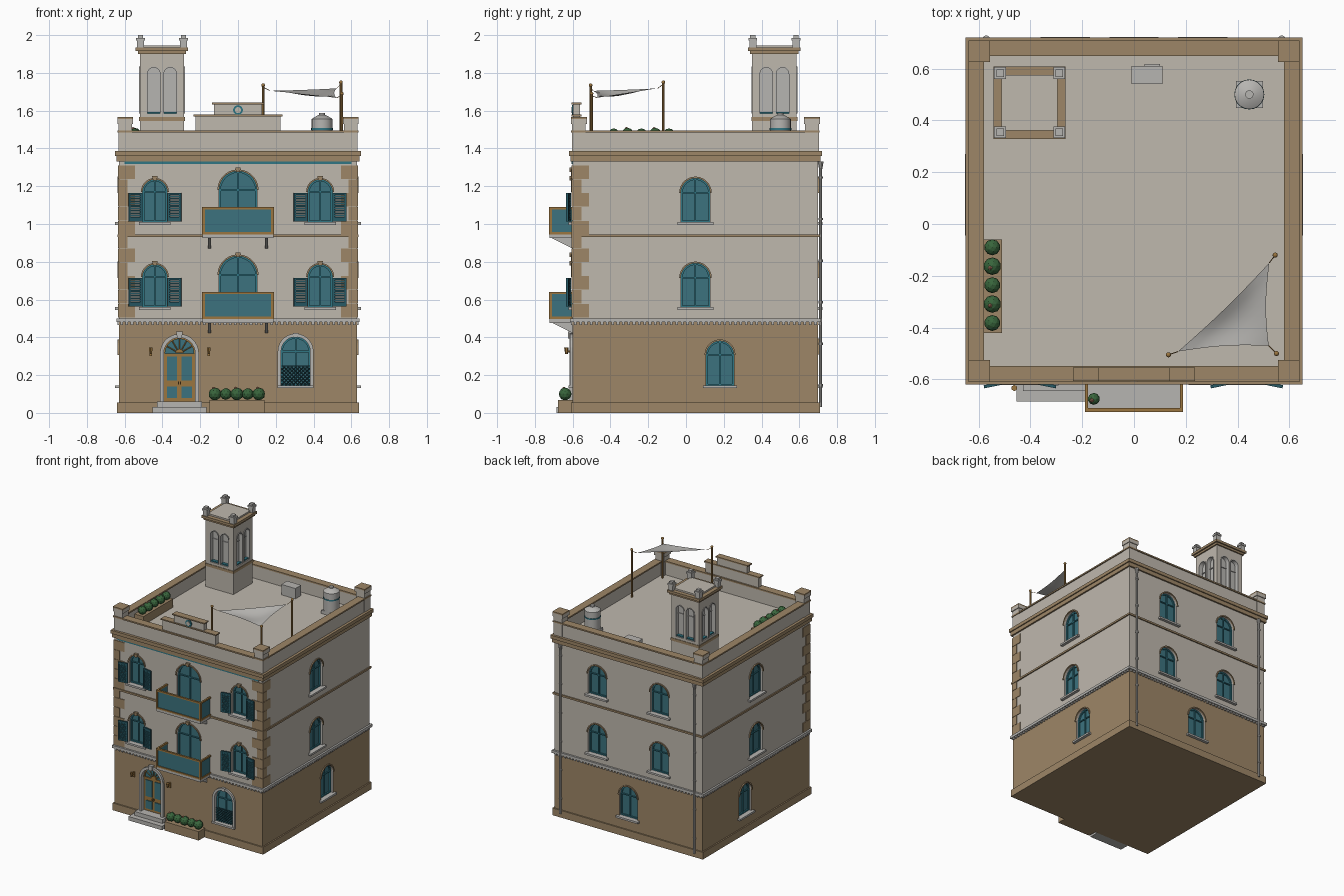
import bpy, bmesh
from math import pi, sin, cos, radians
from mathutils import Matrix, Vector

if "Cube" in bpy.data.objects:
    bpy.data.objects.remove(bpy.data.objects["Cube"])


def material(name, r, g, b):
    m = bpy.data.materials.new(name)
    m.use_nodes = True
    m.diffuse_color = (r, g, b, 1)
    m.node_tree.nodes["Principled BSDF"].inputs["Base Color"].default_value = (r, g, b, 1)
    return m


PLASTER = material("plaster", .52, .48, .42)
STONE = material("grey stone", .47, .46, .44)
SAND = material("sandstone", .34, .24, .135)
GLASS = material("teal glass", .045, .17, .21)
TEAL = material("teal paint", .03, .18, .23)
DARK = material("dark teal", .02, .10, .13)
OCHRE = material("ochre wood", .33, .18, .05)
LEAF = material("leaf green", .04, .13, .045)
FLOWER = material("flower pink", .45, .2, .13)

T, RZ = Matrix.Translation, lambda a: Matrix.Rotation(a, 4, "Z")


class Part:
    """Collects shapes of one colour into one named object."""

    def __init__(s, name, *mats):
        s.name, s.mats, s.bm, s.m = name, mats, bmesh.new(), Matrix()

    def box(s, x0, x1, y0, y1, z0, z1):
        mid = T(((x0 + x1) / 2, (y0 + y1) / 2, (z0 + z1) / 2))
        bmesh.ops.create_cube(s.bm, size=1, matrix=s.m @ mid @ Matrix.Diagonal((x1 - x0, y1 - y0, z1 - z0, 1)))

    def strip(s, outer, inner, y0, y1, closed=False):
        loops = [[s.bm.verts.new(s.m @ Vector((x, y, z))) for x, z in pts]
                 for pts, y in ((outer, y0), (outer, y1), (inner, y1), (inner, y0))]
        n = len(outer)
        for i in range(n if closed else n - 1):
            for a, b in zip(loops, loops[1:] + loops[:1]):
                s.bm.faces.new((a[i], a[(i + 1) % n], b[(i + 1) % n], b[i]))
        if not closed:
            s.bm.faces.new([l[0] for l in loops])
            s.bm.faces.new([l[-1] for l in loops])

    def prism(s, pts, y0, y1):
        a, b = [[s.bm.verts.new(s.m @ Vector((x, y, z))) for x, z in pts] for y in (y0, y1)]
        s.bm.faces.new(a)
        s.bm.faces.new(b)
        for i in range(len(pts)):
            j = (i + 1) % len(pts)
            s.bm.faces.new((a[i], a[j], b[j], b[i]))

    def tube(s, p, q, r, n=8, r2=None):
        p, q = Vector(p), Vector(q)
        rot = (q - p).to_track_quat("Z", "Y").to_matrix().to_4x4()
        bmesh.ops.create_cone(s.bm, cap_ends=True, segments=n, radius1=r, radius2=r if r2 is None else r2,
                              depth=(q - p).length, matrix=s.m @ T((p + q) / 2) @ rot)

    def ball(s, p, r, sub=2):
        bmesh.ops.create_icosphere(s.bm, subdivisions=sub, radius=r, matrix=s.m @ T(p))

    def done(s, smooth=False):
        bmesh.ops.recalc_face_normals(s.bm, faces=s.bm.faces[:])
        me = bpy.data.meshes.new(s.name)
        s.bm.to_mesh(me)
        ob = bpy.data.objects.new(s.name, me)
        for m in s.mats:
            me.materials.append(m)
        bpy.context.collection.objects.link(ob)
        if smooth:
            bpy.ops.object.select_all(action="DESELECT")
            ob.select_set(True)
            bpy.context.view_layer.objects.active = ob
            bpy.ops.object.shade_smooth_by_angle(angle=radians(35))
        return ob


def arch(hw, z0, spring, n=14):
    arc = [(hw * cos(pi * i / n), spring + hw * sin(pi * i / n)) for i in range(n + 1)]
    return [(hw, z0)] + arc + [(-hw, z0)]


# Wall extents and the four wall frames (local -y points outward)
W, F, B = .63, -.6, .70
MID = (F + B) / 2
WALL = {"front": T((0, F, 0)), "back": T((0, B, 0)) @ RZ(pi),
        "left": T((W, 0, 0)) @ RZ(pi / 2), "right": T((-W, 0, 0)) @ RZ(-pi / 2)}


def band(part, out, z0, z1):
    part.box(-W - out, W + out, F - out, B + out, z0, z1)


def border(part, out, inn, z0, z1):
    for s in (-1, 1):
        part.box(*sorted((s * (W + out), s * (W - inn))), F - out, B + out, z0, z1)
    part.box(inn - W, W - inn, F - out, F + inn, z0, z1)
    part.box(inn - W, W - inn, B - inn, B + out, z0, z1)


# Window part collections
cutter = Part("opening_cutter", PLASTER, STONE)
glass, frames = Part("window_glass", GLASS), Part("window_frames", TEAL)
surrounds, hoods = Part("stone_surrounds", STONE), Part("arch_hoods_and_keystones", SAND)
sills, shutters = Part("window_sills", STONE), Part("shutters", DARK)


def window(wall, u, hw, z0, top, sill=True, trim=.009, full=False, shutter=False):
    m = WALL[wall] @ T((u, 0, 0))
    for p in (cutter, glass, frames, surrounds, hoods, sills):
        p.m = m
    sp = top - hw
    cutter.prism(arch(hw, z0, sp), -.05, .035)
    glass.prism(arch(hw + .002, z0 - .002, sp), .026, .04)
    frames.strip(arch(hw, z0, sp), arch(hw - .009, z0 + .009, sp), .016, .03, True)
    frames.box(-.004, .004, .018, .03, z0, top - .004)
    frames.box(-hw, hw, .018, .03, sp - .004, sp + .004)
    if full:
        surrounds.strip(arch(hw + trim, z0, sp), arch(hw, z0, sp), -.014, .004)
    else:
        hoods.strip(arch(hw + trim, z0, sp)[1:-1], arch(hw, z0, sp)[1:-1], -.008, .004)
    if wall == "front":
        key = surrounds if full else hoods
        key.prism([(-.01, top - .004), (.01, top - .004), (.015, top + .02), (-.015, top + .02)], -.018, .004)
    if sill:
        sills.box(-hw - .018, hw + .018, -.022, .02, z0 - .014, z0)
    if shutter:
        for s in (-1, 1):
            shutters.m = m @ T((s * (hw + .004), -.008, 0)) @ RZ(-s * .2) @ Matrix.Diagonal((s, 1, 1, 1))
            a, b, w = z0 + .004, z0 + .155, .073
            for x0, x1, c, d in ((0, .01, a, b), (w - .01, w, a, b), (0, w, a, a + .012), (0, w, b - .012, b)):
                shutters.box(x0, x1, -.012, 0, c, d)
            for i in range(10):
                z = a + .013 + i * .0127
                shutters.box(.008, w - .008, -.009, -.003, z, z + .0095)


for dz in (0, -.45):
    for u in (-.44, .435):
        window("front", u, .065, 1.01 + dz, 1.235 + dz, shutter=True)
    window("front", 0, .1, .945 + dz, 1.28 + dz, sill=False)
    window("left", .05, .077, 1.01 + dz, 1.242 + dz)
    window("right", -.05, .077, 1.01 + dz, 1.242 + dz)
    for u in (-.265, .265):
        window("back", u, .077, 1.01 + dz, 1.242 + dz)
window("left", .18, .073, .145, .38)
window("right", -.18, .073, .145, .38)
window("back", 0, .077, .145, .385)
window("front", .305, .077, .145, .402, trim=.018, full=True)

# Entrance: opening, stone surround, double doors and fanlight
DX, DH, DS = -.31, .083, .315
for p in (cutter, surrounds, glass):
    p.m = WALL["front"] @ T((DX, 0, 0))
cutter.prism(arch(DH, .06, DS), -.05, .035)
surrounds.strip(arch(DH + .02, .055, DS), arch(DH, .055, DS), -.016, .004)
surrounds.prism([(-.012, .395), (.012, .395), (.018, .432), (-.018, .432)], -.024, .004)
glass.prism(arch(DH, .3, DS), .026, .04)
door = Part("entrance_doors", OCHRE)
panels = Part("door_panels", GLASS)
door.m = panels.m = glass.m
door.box(-DH, DH, .018, .04, .06, .315)
door.strip(arch(DH, .31, DS), arch(DH - .007, .31, DS), .014, .03)
for s in (-1, 1):
    for z0, z1 in ((.078, .14), (.172, .298)):
        panels.box(*sorted((s * .012, s * .066)), .012, .02, z0, z1)
    door.box(*sorted((s * .003, s * .008)), .004, .02, .15, .165)
for i in range(1, 6):
    a = pi * i / 6
    door.tube((.02 * cos(a), .022, DS + .02 * sin(a)), (DH * cos(a), .022, DS + DH * sin(a)), .003, 4)
door.prism(arch(.022, DS, DS + .001, 8)[1:-1], .016, .03)

# Bell tower shaft with paired arches on each side
TX, TY, TH = -.4025, .468, .1175
lining, teal_sills = Part("tower_arch_mouldings", STONE), Part("tower_arch_sills", TEAL)
for k in range(4):
    for u in (-.043, .043):
        m = T((TX, TY, 0)) @ RZ(k * pi / 2) @ T((u, -TH, 0))
        cutter.m = lining.m = teal_sills.m = m
        cutter.prism(arch(.035, 1.585, 1.795), -.02, .03)
        lining.strip(arch(.039, 1.585, 1.795), arch(.033, 1.585, 1.795), -.004, .005)
        lining.box(-.035, .035, .024, .032, 1.752, 1.758)
        teal_sills.box(-.034, .034, .008, .032, 1.583, 1.594)

# Walls with openings cut
ground, upper = Part("ground_floor_walls", SAND, STONE), Part("upper_walls", PLASTER, STONE)
tower = Part("tower_shaft", PLASTER, STONE)
band(ground, 0, .03, .48)
band(upper, 0, .48, 1.385)
tower.box(TX - TH, TX + TH, TY - TH, TY + TH, 1.38, 1.905)
for f in cutter.bm.faces:
    f.material_index = 1
cut = cutter.done()
cut.hide_render = True
for p in (ground, upper, tower):
    ob = p.done()
    mod = ob.modifiers.new("openings", "BOOLEAN")
    mod.operation, mod.solver, mod.object = "DIFFERENCE", "EXACT", cut
    bpy.context.view_layer.objects.active = ob
    bpy.ops.object.modifier_apply(modifier=mod.name)
bpy.data.objects.remove(cut)

# Plinth, string courses, cornice, parapet coping, quoins
trim = Part("sandstone_trim", SAND)
band(trim, .01, 0, .055)
border(trim, .009, .02, .93, .944)
border(trim, .012, .02, 1.33, 1.36)
border(trim, .02, .02, 1.36, 1.386)
border(trim, .008, .052, 1.484, 1.495)
for i in range(11):
    z = .505 + i * .0732
    a, h = (.086 if i % 2 == 0 else .046), .0732
    for s in (-1, 1):
        trim.box(*sorted((s * (W + .005), s * (W - a))), F - .005, F + a, z + .001, z + h - .001)
course = Part("lower_string_course_and_dentils", STONE)
border(course, .014, .02, .48, .5)
for wall, half, c in (("front", W, 0), ("back", W, 0), ("left", .65, MID), ("right", .65, -MID)):
    course.m = WALL[wall]
    for i in range(46):
        u = c - half + (i + .5) * 2 * half / 46
        course.box(u - .007, u + .007, -.009, .002, .466, .481)
stripe = Part("painted_front_stripe", TEAL)
stripe.box(-.6, .6, F - .006, F + .002, 1.318, 1.33)

# Parapet, corner piers and stepped front crest
parapet = Part("parapet_and_piers", PLASTER)
border(parapet, 0, .045, 1.38, 1.485)
for x in (-.597, .597):
    for y in (F + .033, B - .033):
        parapet.box(x - .036, x + .036, y - .036, y + .036, 1.385, 1.53)
        parapet.box(x - .042, x + .042, y - .042, y + .042, 1.53, 1.556)
        trim.box(x - .042, x + .042, y - .042, y + .042, 1.556, 1.566)
for hw, z0, z1 in ((.225, 1.49, 1.57), (.127, 1.575, 1.633)):
    parapet.box(-hw, hw, F + .003, F + .04, z0, z1)
    trim.box(-hw - .01, hw + .01, F - .005, F + .046, z1, z1 + .009)
crest = Part("crest_ring", TEAL)
crest.tube((0, F - .004, 1.603), (0, F + .01, 1.603), .026, 20)
parapet.tube((0, F - .007, 1.603), (0, F, 1.603), .016, 16)

# Tower bands, cornice and pinnacles
for h, z0, z1 in ((.121, 1.545, 1.566), (.128, 1.9, 1.915), (.139, 1.915, 1.934)):
    trim.box(TX - h, TX + h, TY - h, TY + h, z0, z1)
parapet.box(TX - .108, TX + .108, TY - .108, TY + .108, 1.93, 1.946)
pinnacles = Part("tower_pinnacles", STONE)
for sx in (-1, 1):
    for sy in (-1, 1):
        for h, z0, z1 in ((.018, 1.93, 1.972), (.023, 1.972, 1.986), (.014, 1.986, 2)):
            x, y = TX + sx * .114, TY + sy * .114
            pinnacles.box(x - h, x + h, y - h, y + h, z0, z1)

# Balconies
slabs, rails = Part("balcony_slabs_and_brackets", STONE), Part("balcony_rails", OCHRE)
bal = Part("balcony_panels", GLASS)
Y0 = -.722
for z in (.945, .497):
    slabs.m = Matrix()
    slabs.box(-.187, .187, Y0, F + .01, z - .02, z)
    slabs.m = RZ(pi / 2)
    for x in (-.15, .15):
        slabs.prism([(F, z - .075), (F, z - .02), (Y0 + .012, z - .02)], -x - .008, -x + .008)
    bal.box(-.183, .183, Y0 + .003, Y0 + .009, z, z + .138)
    for zz in (z, z + .132):
        rails.box(-.19, .19, Y0 - .003, Y0 + .012, zz, zz + .012)
    for s in (-1, 1):
        bal.box(*sorted((s * .178, s * .184)), Y0, F, z, z + .138)
        rails.box(*sorted((s * .176, s * .19)), Y0 - .003, Y0 + .012, z, z + .144)
        for zz in (z, z + .132):
            rails.box(*sorted((s * .177, s * .19)), Y0, F, zz, zz + .012)

# Steps, planters, bushes, lamps, window grille, downpipes
steps = Part("entrance_steps", STONE)
steps.box(-.453, -.167, -.685, F, 0, .03)
steps.box(-.428, -.19, -.645, F + .03, .03, .06)
planters, bushes, flowers = Part("planters", SAND), Part("bushes", LEAF), Part("flowers", FLOWER)
planters.box(-.15, .14, -.677, F, 0, .068)
planters.box(-.585, -.51, -.42, -.06, 1.38, 1.45)
planters.tube((-.155, -.675, .945), (-.155, -.675, .985), .014, 10, .02)
spots = [(-.122 + i * .058, -.64, .1) for i in range(5)] + [(-.547, -.09 - i * .073, 1.475) for i in range(5)]
for i, p in enumerate(spots + [(-.155, -.675, 1.0)]):
    r = .023 if i == 10 else .034 - .003 * (i % 2)
    bushes.ball(p, r)
    if i % 2 == 0:
        flowers.ball(Vector(p) + Vector((-.008, -.006, r - .004)), .009, 1)
lamps = Part("wall_lamps", OCHRE)
for x in (-.462, -.155):
    lamps.box(x - .006, x + .006, F - .008, F, .3, .34)
    lamps.tube((x, F, .325), (x, F - .035, .325), .004, 6)
    lamps.tube((x, F - .033, .312), (x, F - .033, .345), .007, 6, .012)
grille = Part("window_grille", DARK)
grille.m = WALL["front"] @ T((.305, .006, .147))
w, h = .075, .098
for i in range(-8, 8):
    c = i * .02 + .005
    a, b = max(-w, c), min(w, c + h)
    if b > a:
        for s in (-1, 1):
            grille.tube((s * a, 0, a - c), (s * b, 0, b - c), .0025, 4)
grille.box(-w, w, -.004, .004, h, h + .006)
pipes = Part("downpipes", STONE)
for x in (-.57, .57):
    pipes.tube((x, B + .013, .03), (x, B + .013, 1.32), .008, 10)
    pipes.tube((x, B + .013, 1.29), (x, B + .013, 1.33), .009, 10, .015)
    for i in range(6):
        pipes.tube((x, B + .013, .14 + i * .22), (x, B + .013, .152 + i * .22), .011, 10)

# Roof: water tank, service box, shade sail on three posts
tank, hoop = Part("water_tank", STONE), Part("tank_hoop", TEAL)
c = (.445, .5)
tank.box(c[0] - .052, c[0] + .052, c[1] - .052, c[1] + .052, 1.38, 1.41)
for z0, z1, r, r2 in ((1.41, 1.555, .055, .055), (1.555, 1.577, .057, .02), (1.577, 1.588, .016, .016)):
    tank.tube((*c, z0), (*c, z1), r, 20, r2)
hoop.tube((*c, 1.498), (*c, 1.507), .058, 20)
unit = Part("roof_service_box", STONE)
unit.box(-.01, .11, .54, .61, 1.38, 1.465)
unit.box(.04, .1, .605, .617, 1.4, 1.455)
posts, sail = Part("sail_posts", OCHRE), Part("shade_sail", STONE)
corners = [Vector(p) for p in ((.17, -.492, 1.705), (.52, -.47, 1.668), (.522, -.15, 1.718))]
tops = ((.133, -.505, 1.735), (.55, -.5, 1.69), (.545, -.12, 1.75))
for k, (x, y, z) in zip(corners, tops):
    posts.tube((x, y, 1.38), (x, y, z), .007)
    posts.ball((x, y, z), .01)
    posts.tube((x, y, z - .01), k, .0018, 4)
N, mid, grid = 8, sum(corners, Vector()) / 3, {}
for i in range(N + 1):
    for j in range(N + 1 - i):
        a, b = i / N, j / N
        d = 1 - a - b
        p = corners[0] * a + corners[1] * b + corners[2] * d
        p = p.lerp(mid, .4 * (a * b + b * d + d * a)) - Vector((0, 0, .5 * a * b * d))
        grid[i, j] = sail.bm.verts.new(p)
for i, j in list(grid):
    if i + j < N:
        sail.bm.faces.new((grid[i, j], grid[i + 1, j], grid[i, j + 1]))
    if i + j < N - 1:
        sail.bm.faces.new((grid[i + 1, j], grid[i + 1, j + 1], grid[i, j + 1]))

for p in (glass, frames, surrounds, hoods, sills, shutters, door, panels, lining, teal_sills, trim, course,
          stripe, parapet, crest, pinnacles, slabs, rails, bal, steps, planters, bushes, flowers, lamps, grille, unit):
    p.done()
for p in (pipes, tank, hoop, posts, sail):
    p.done(smooth=True)
